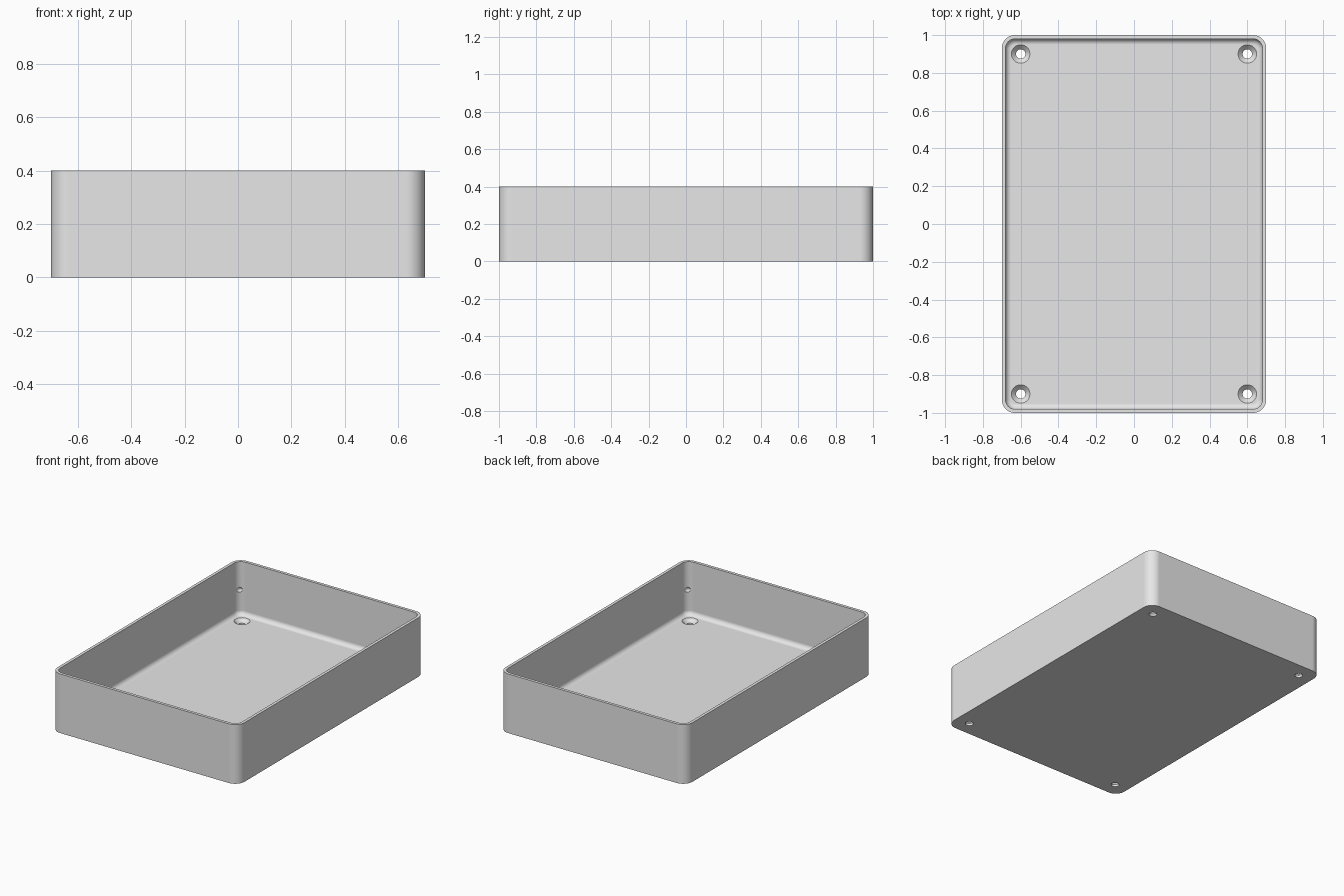
import bpy
import bmesh
from math import pi, sin, cos
from mathutils import Vector

old = bpy.data.objects.get("Cube")
if old:
    bpy.data.objects.remove(old, do_unlink=True)

HALF_X, HALF_Y, HEIGHT = 0.7, 1.0, 0.4
CORNER, WALL, FLOOR, FILLET = 0.07, 0.02, 0.04, 0.03
HOLE_X, HOLE_Y = 0.6, 0.9
CORNER_STEPS, FILLET_STEPS = 12, 8

grey = bpy.data.materials.new("light grey")
grey.use_nodes = True
colour = (0.8, 0.8, 0.8, 1)
grey.diffuse_color = colour
grey.node_tree.nodes["Principled BSDF"].inputs["Base Color"].default_value = colour


def rounded_ring(bm, inset, z):
    """Rounded rectangle of vertices, inset from the outer wall."""
    radius = CORNER - inset
    cx, cy = HALF_X - CORNER, HALF_Y - CORNER
    ring = []
    for q, (sx, sy) in enumerate([(1, 1), (-1, 1), (-1, -1), (1, -1)]):
        for i in range(CORNER_STEPS + 1):
            a = (q + i / CORNER_STEPS) * pi / 2
            ring.append(bm.verts.new((sx * cx + radius * cos(a),
                                      sy * cy + radius * sin(a), z)))
    return ring


def round_ring(bm, x, y, radius, z, n=32):
    return [bm.verts.new((x + radius * cos(2 * pi * i / n),
                          y + radius * sin(2 * pi * i / n), z)) for i in range(n)]


def skin(bm, rings):
    """Bridge stacked rings and close both ends."""
    for a, b in zip(rings, rings[1:]):
        for i in range(len(a)):
            j = (i + 1) % len(a)
            bm.faces.new((a[i], a[j], b[j], b[i]))
    bm.faces.new(rings[0][::-1])
    bm.faces.new(rings[-1])


def finish(bm, name):
    bmesh.ops.recalc_face_normals(bm, faces=bm.faces)
    mesh = bpy.data.meshes.new(name)
    bm.to_mesh(mesh)
    bm.free()
    obj = bpy.data.objects.new(name, mesh)
    bpy.context.collection.objects.link(obj)
    mesh.materials.append(grey)
    return obj


# Tray: outer wall, rim, inner wall, filleted floor edge
bm = bmesh.new()
rings = [rounded_ring(bm, 0, 0), rounded_ring(bm, 0, HEIGHT),
         rounded_ring(bm, WALL, HEIGHT)]
for i in range(FILLET_STEPS + 1):
    a = i / FILLET_STEPS * pi / 2
    rings.append(rounded_ring(bm, WALL + FILLET * (1 - cos(a)),
                              FLOOR + FILLET * (1 - sin(a))))
skin(bm, rings)
tray = finish(bm, "tray")

# Cutter: countersunk screw holes and small dents in the inner corners
bm = bmesh.new()
for sx in (-1, 1):
    for sy in (-1, 1):
        x, y = sx * HOLE_X, sy * HOLE_Y
        profile = [(0.025, -0.05), (0.025, 0.015), (0.049, FLOOR), (0.049, FLOOR + 0.02)]
        skin(bm, [round_ring(bm, x, y, r, z) for r, z in profile])
        dent = bmesh.ops.create_uvsphere(bm, u_segments=16, v_segments=10, radius=0.02)
        bmesh.ops.translate(bm, verts=dent["verts"],
                            vec=Vector((sx * 0.658, sy * 0.958, 0.21)))
cutter = finish(bm, "hole_cutter")
cutter.hide_render = True

cut = tray.modifiers.new("holes", 'BOOLEAN')
cut.operation = 'DIFFERENCE'
cut.solver = 'EXACT'
cut.object = cutter
bpy.context.view_layer.update()
graph = bpy.context.evaluated_depsgraph_get()
result = bpy.data.meshes.new_from_object(tray.evaluated_get(graph))
tray.modifiers.clear()
tray.data = result
result.name = "tray"
bpy.data.objects.remove(cutter, do_unlink=True)

# Smooth rounded corners, crisp rim and hole edges
bpy.ops.object.select_all(action='DESELECT')
tray.select_set(True)
bpy.context.view_layer.objects.active = tray
bpy.ops.object.shade_smooth_by_angle(angle=pi / 6)
weighted = tray.modifiers.new("flat_panels", 'WEIGHTED_NORMAL')
weighted.keep_sharp = True
